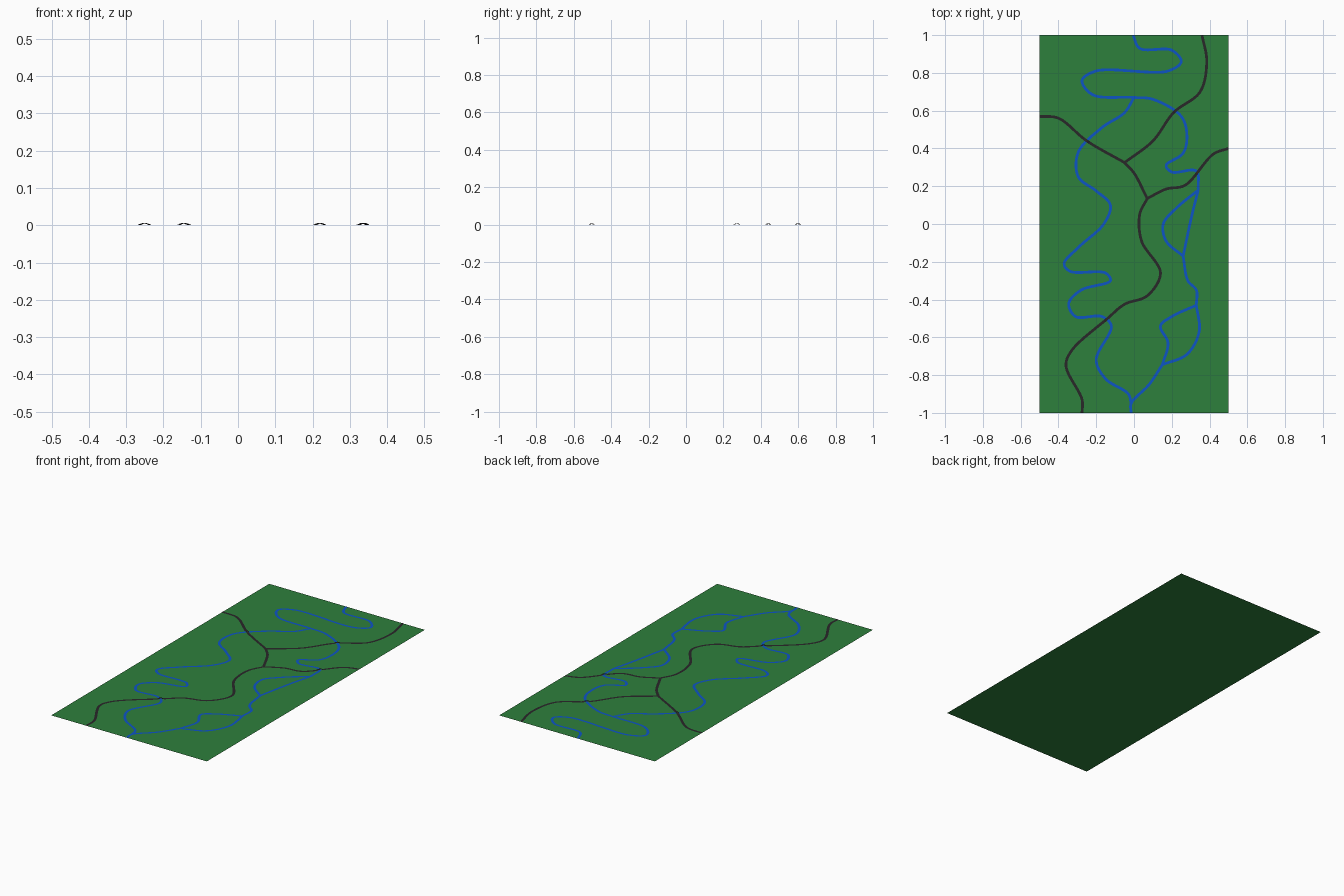
import bpy, math
from mathutils import Vector

if "Cube" in bpy.data.objects:
    bpy.data.objects.remove(bpy.data.objects["Cube"])


def material(name, rgb):
    m = bpy.data.materials.new(name)
    m.diffuse_color = (*rgb, 1)
    m.use_nodes = True
    m.node_tree.nodes["Principled BSDF"].inputs["Base Color"].default_value = m.diffuse_color
    return m


GRASS = material("grass green", (0.027, 0.215, 0.045))
WATER = material("river blue", (0.004, 0.09, 0.56))
TARMAC = material("road black", (0.022, 0.02, 0.022))
WIDTH = 0.0145
water_points = []


def make(name, verts, faces, mat):
    me = bpy.data.meshes.new(name)
    me.from_pydata(verts, [], faces)
    me.materials.append(mat)
    bpy.context.collection.objects.link(bpy.data.objects.new(name, me))


def smooth_path(pts):
    """Centripetal Catmull-Rom curve through the points, evenly sampled."""
    p = [Vector(q) for q in pts]
    p = [2 * p[0] - p[1]] + p + [2 * p[-1] - p[-2]]
    out = []
    for a, b, c, d in zip(p, p[1:], p[2:], p[3:]):
        ka, kb, kc = (math.sqrt((v - u).length) for u, v in ((a, b), (b, c), (c, d)))
        mb = kb * ((b - a) / ka - (c - a) / (ka + kb) + (c - b) / kb)
        mc = kb * ((c - b) / kb - (d - b) / (kb + kc) + (d - c) / kc)
        steps = math.ceil((c - b).length / 0.006)
        for i in range(steps):
            t = i / steps
            s = 1 - t
            out.append(b * (1 + 2 * t) * s * s + mb * t * s * s
                       + c * (3 - 2 * t) * t * t - mc * t * t * s)
    return out + [p[-2]]


def ribbon(name, pts, mat, z, arch=0.0):
    """Flat strip along a path; roads arch up into a bridge over water."""
    path = smooth_path(pts)
    if mat == WATER:
        water_points.extend(path)
    verts = []
    for i, c in enumerate(path):
        t = (path[min(i + 1, len(path) - 1)] - path[max(i - 1, 0)]).normalized()
        n = Vector((-t.y, t.x)) * WIDTH / 2
        h = z
        if arch:
            d = min((c - w).length for w in water_points) / 0.016
            h += arch * math.cos(min(d, 1) * math.pi / 2)
        for v in (c - n, c + n):
            verts.append((max(-0.5, min(0.5, v.x)), max(-1, min(1, v.y)), h))
    faces = [(2 * i, 2 * i + 2, 2 * i + 3, 2 * i + 1) for i in range(len(path) - 1)]
    make(name, verts, faces, mat)


def river(name, *pts):
    ribbon(name, pts, WATER, 0.0005)


def road(name, *pts):
    ribbon(name, pts, TARMAC, 0.001, 0.005)


# Ground sheet
make("ground", [(x, y, 0) for x, y in ((-.5, -1), (.5, -1), (.5, 1), (-.5, 1))],
     [range(4)], GRASS)

# Places where rivers split and rejoin
fork, isle_a, isle_b = (0, .67), (.34, .18), (.26, -.17)
isle_c, isle_d, mouth = (.33, -.43), (.15, -.745), (-.015, -.95)

# Rivers
river("upper_river", (-.005, 1), (.03, .93), (.2, .92), (.25, .86), (.18, .81), (-.2, .81),
      (-.275, .76), (-.22, .685), fork)
river("west_river", fork, (-.05, .59), (-.17, .51), (-.295, .38), (-.295, .25), (-.2, .175),
      (-.125, .1), (-.16, 0), (-.29, -.12), (-.37, -.21), (-.34, -.25), (-.15, -.26),
      (-.125, -.3), (-.28, -.35), (-.345, -.42), (-.31, -.49), (-.17, -.49), (-.12, -.54),
      (-.2, -.72), (-.15, -.82), (-.03, -.9), mouth)
river("east_river", fork, (.1, .66), (.25, .57), (.28, .47), (.26, .375), (.17, .31),
      (.2, .275), (.33, .28), isle_a)
river("upper_island_west_channel", isle_a, (.22, .08), (.155, 0), (.17, -.09), isle_b)
river("upper_island_east_channel", isle_a, (.305, .04), isle_b)
river("middle_river", isle_b, (.285, -.3), (.33, -.35), isle_c)
river("lower_island_west_channel", isle_c, (.2, -.49), (.14, -.54), (.18, -.63), isle_d)
river("lower_island_east_channel", isle_c, (.345, -.57), (.28, -.69), isle_d)
river("lower_river", isle_d, (.08, -.85), mouth, (-.015, -1))

# Roads
south_junction, north_junction = (.07, .135), (-.05, .325)
road("south_road", (-.275, -1), (-.275, -.93), (-.36, -.75), (-.33, -.67), (-.14, -.5),
     (-.05, -.425), (.07, -.38), (.14, -.26), (.04, -.09), (.03, .05), south_junction)
road("east_road", south_junction, (.17, .185), (.27, .205), (.42, .37), (.5, .4))
road("middle_road", south_junction, (0, .27), north_junction)
road("west_road", north_junction, (-.25, .44), (-.4, .56), (-.5, .57))
road("north_road", north_junction, (.1, .44), (.21, .59), (.35, .7), (.385, .86), (.36, 1))
